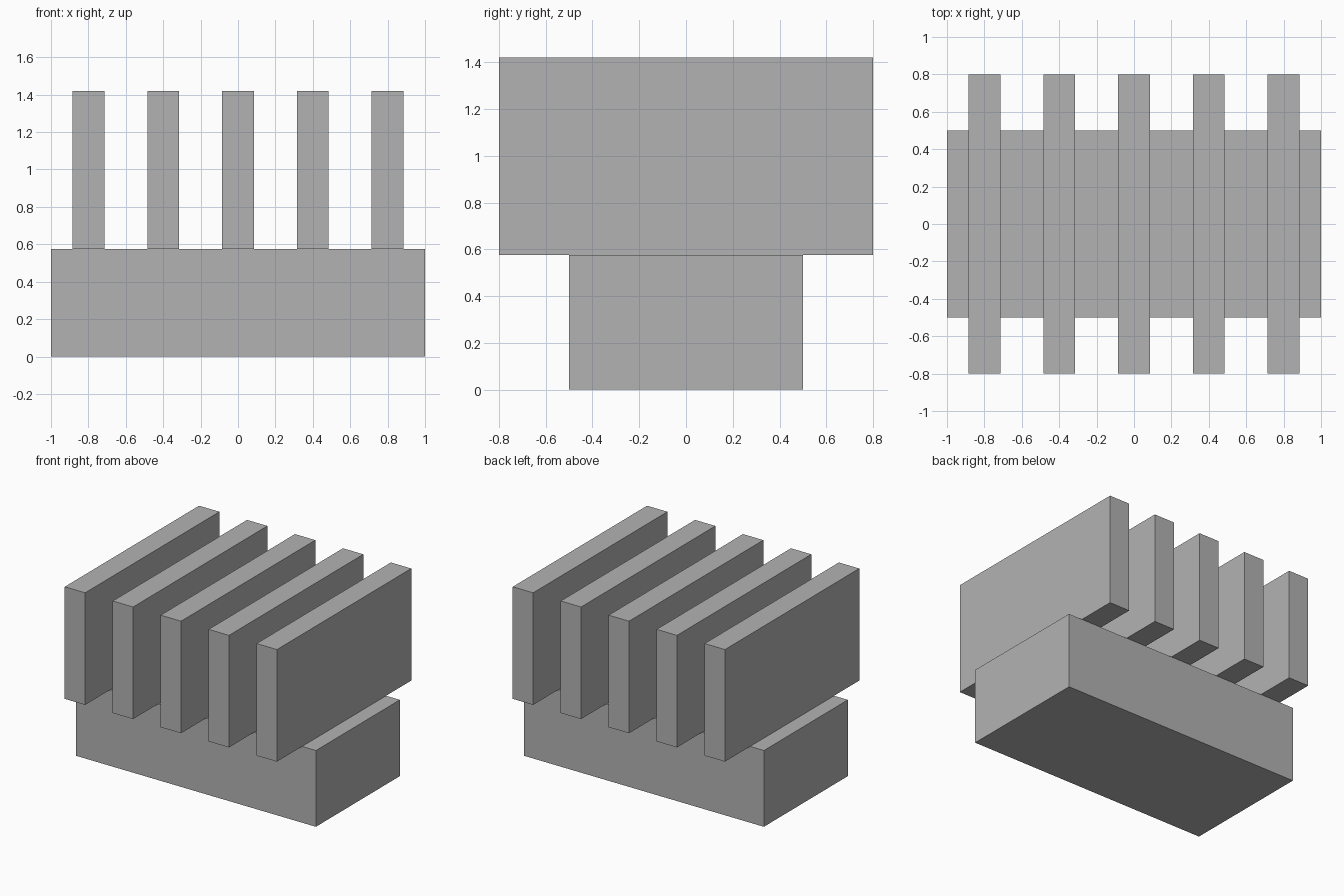
import bpy

if "Cube" in bpy.data.objects:
    bpy.data.objects.remove(bpy.data.objects["Cube"], do_unlink=True)

# Single plain grey material
grey = bpy.data.materials.new("plain_grey")
grey.use_nodes = True
colour = (0.45, 0.45, 0.45, 1)
grey.diffuse_color = colour
grey.node_tree.nodes["Principled BSDF"].inputs["Base Color"].default_value = colour


def box(name, size, x, bottom):
    """Add a box of the given size, centred on y, resting at height bottom."""
    bpy.ops.mesh.primitive_cube_add(size=1, location=(x, 0, bottom + size[2] / 2))
    obj = bpy.context.object
    obj.name = name
    obj.scale = size
    bpy.ops.object.transform_apply(location=False, rotation=False, scale=True)
    obj.data.materials.append(grey)
    return obj


BASE_HEIGHT = 0.575
FIN_COUNT = 5
FIN_SPACING = 0.4

# Solid base block
box("base", (2, 1, BASE_HEIGHT), 0, 0)

# Row of upright fins overhanging the base at front and back
for i in range(FIN_COUNT):
    x = (i - (FIN_COUNT - 1) / 2) * FIN_SPACING
    box(f"fin_{i + 1}", (0.17, 1.6, 0.845), x, BASE_HEIGHT)
